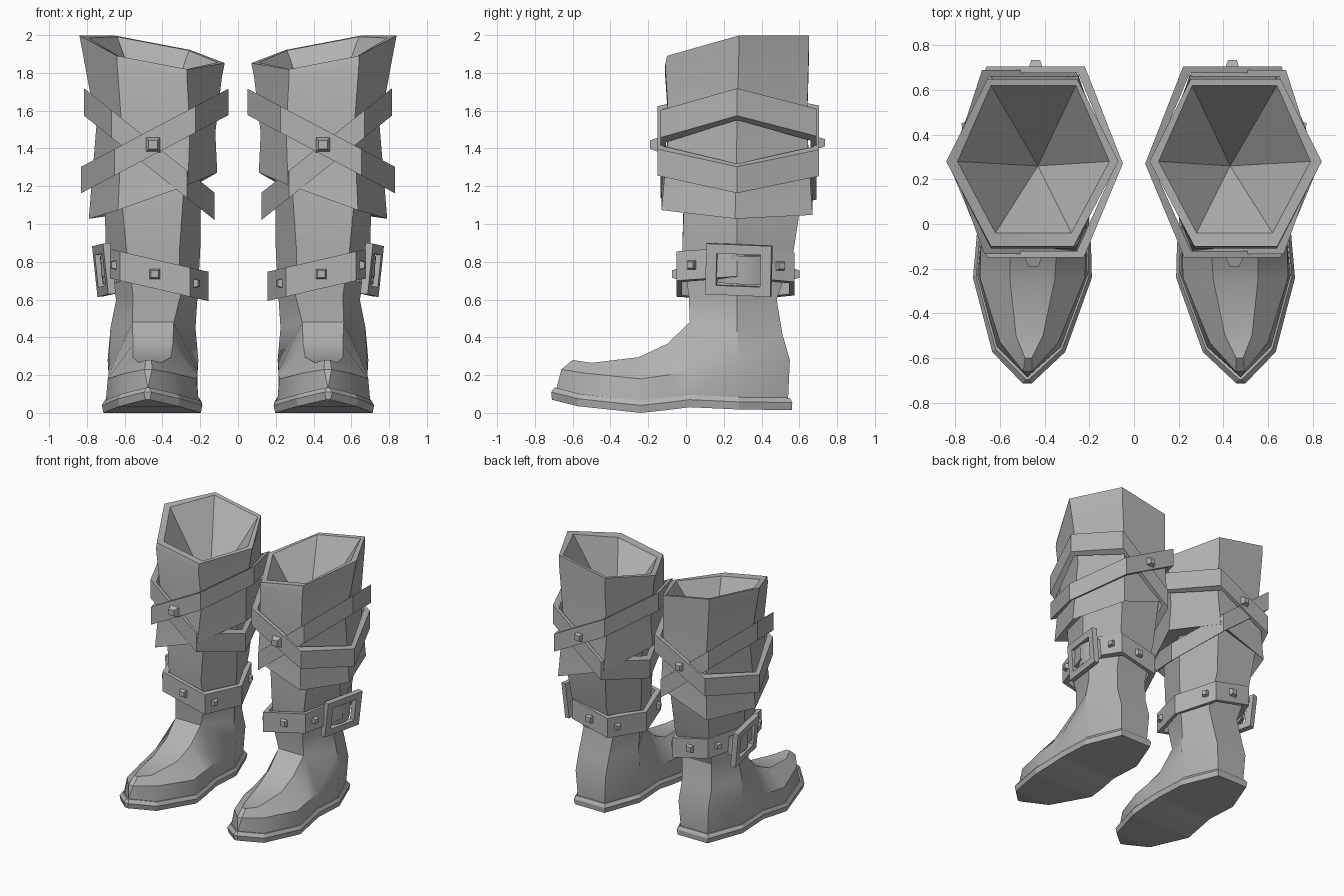
import bpy, bmesh, math
from mathutils import Vector, Matrix

cube = bpy.data.objects.get("Cube")
if cube:
    bpy.data.objects.remove(cube, do_unlink=True)

grey = bpy.data.materials.new("plain grey")
grey.use_nodes = True
grey.diffuse_color = (0.45, 0.45, 0.45, 1)
grey.node_tree.nodes["Principled BSDF"].inputs["Base Color"].default_value = grey.diffuse_color


def finish(name, bm, smooth_angle=0):
    """Turn a bmesh of the left boot's part into a mirrored object."""
    bmesh.ops.remove_doubles(bm, verts=bm.verts, dist=0.0005)
    bmesh.ops.recalc_face_normals(bm, faces=bm.faces)
    mesh = bpy.data.meshes.new(name)
    bm.to_mesh(mesh)
    bm.free()
    mesh.materials.append(grey)
    obj = bpy.data.objects.new(name, mesh)
    bpy.context.collection.objects.link(obj)
    if smooth_angle:
        bpy.ops.object.select_all(action='DESELECT')
        obj.select_set(True)
        bpy.context.view_layer.objects.active = obj
        bpy.ops.object.shade_smooth_by_angle(angle=math.radians(smooth_angle))
    mirror = obj.modifiers.new("other boot", 'MIRROR')
    mirror.use_mirror_merge = False
    return obj


def ring(bm, stations, cx, tilt=0, grow=0, lift=0):
    """Closed ring through (y, half width, z) stations, front to back."""
    def side(s):
        return [bm.verts.new((cx - 0.05 * min(y + 0.15, 0) + s * (w + grow), y,
                              z + lift + tilt * s * (w + grow)))
                for y, w, z in stations]
    return side(1) + side(-1)[::-1]


def loft(bm, rings):
    for a, b in zip(rings, rings[1:]):
        for i in range(len(a)):
            j = (i + 1) % len(a)
            bm.faces.new((a[i], a[j], b[j], b[i]))


def cap(bm, loop, strips):
    """Bridge a ring's two sides, station by station from the front."""
    n = len(loop)
    for i in range(strips):
        bm.faces.new((loop[i], loop[i + 1], loop[n - 2 - i], loop[n - 1 - i]))


# Sole: ground outline with a raised toe, and a slanted welt above it
ground = [(-.71, .012, .07), (-.57, .155, .035), (-.24, .258, 0), (-.1, .25, .015),
          (.02, .24, .03), (.28, .24, .018), (.56, .13, .015)]
bm = bmesh.new()
low = ring(bm, ground, .45)
welt = ring(bm, [(y * 1.005, w, z) for y, w, z in ground], .45, grow=.008, lift=.04)
top = ring(bm, [(y * .98, w, z) for y, w, z in ground], .45, grow=-.006, lift=.065)
loft(bm, [low, welt, top])
cap(bm, low, len(ground) - 1)
cap(bm, top, len(ground) - 1)
finish("sole", bm)

# Boot: foot, ankle, flared upper with overhanging hem, and funnel opening
bm = bmesh.new()
ankle = [(.02, .11, .48), (.27, .225, .45), (.51, .13, .42)]
foot = [ring(bm, [(y * .965, w, z) for y, w, z in ground], .45, grow=-.012, lift=.06),
        ring(bm, [(-.66, .02, .23), (-.53, .13, .21), (-.24, .235, .18), (-.1, .235, .2),
                  (.02, .235, .225), (.28, .24, .28), (.55, .13, .28)], .45),
        ring(bm, [(-.6, .015, .28), (-.5, .06, .265), (-.25, .1, .295),
                  (-.1, .105, .365)] + ankle, .45)]
loft(bm, foot)
cap(bm, foot[-1], 4)
leg = [ring(bm, ankle, .45),
       ring(bm, [(.015, .125, .62), (.27, .215, .6), (.48, .13, .6)], .43),
       ring(bm, [(-.02, .14, .86), (.27, .25, .86), (.57, .15, .86)], .45),
       ring(bm, [(-.01, .165, 1.17), (.27, .255, 1.17), (.61, .17, 1.17)], .45, -.3),
       ring(bm, [(-.13, .185, 1.14), (.26, .34, 1.15), (.67, .2, 1.12)], .45, -.36),
       ring(bm, [(-.09, .18, 1.5), (.27, .315, 1.5), (.64, .19, 1.5)], .435, .05),
       ring(bm, [(-.11, .185, 1.81), (.28, .37, 1.85), (.65, .2, 1.88)], .455, .19),
       ring(bm, [(-.1, .185, 1.855), (.28, .385, 1.925), (.65, .2, 1.96)], .455, .19),
       ring(bm, [(-.04, .17, 1.85), (.28, .34, 1.92), (.62, .19, 1.955)], .45, .19),
       ring(bm, [(.26, 0, 1.42)] * 3, .43)]
loft(bm, leg)
finish("boot", bm, 28)


def band(name, stations, cx, tilt, height, thick=.03):
    """Tilted strap with six flat sides around the leg."""
    bm = bmesh.new()
    inner = [(y + d * thick, w, z) for (y, w, z), d in zip(stations, (1, 0, -1))]
    loops = [ring(bm, stations, cx, tilt, 0, -height / 2),
             ring(bm, stations, cx, tilt, 0, height / 2),
             ring(bm, inner, cx, tilt, -thick, height / 2),
             ring(bm, inner, cx, tilt, -thick, -height / 2)]
    loft(bm, loops + loops[:1])
    finish(name, bm)


def strap_line(z, front, middle, back, front_w, middle_w, back_w):
    return [(front, front_w, z), (.27, middle_w, z), (back, back_w, z)]


# Crossed straps and ankle belt
band("upper_strap", strap_line(1.44, -.15, .27, .705, .215, .39, .22), .44, -.53, .14)
band("under_strap", strap_line(1.37, -.135, .27, .69, .2, .345, .21), .47, .8, .145)
belt = strap_line(.735, -.05, .27, .575, .185, .285, .155)
belt_x, belt_tilt = .44, .23
band("ankle_belt", belt, belt_x, belt_tilt, .155)


# Pyramid studs: belt front, back and slanted sides, plus both strap crossings
bm = bmesh.new()


def stud(position, normal, size=.05):
    normal = Vector(normal).normalized()
    across = Vector((0, 0, 1)).cross(normal)
    frame = Matrix((across, Vector((0, 0, 1)), normal)).transposed().to_4x4()
    matrix = Matrix.Translation(position) @ frame @ Matrix.Rotation(math.pi / 4, 4, 'Z')
    bmesh.ops.create_cone(bm, cap_ends=True, segments=4, radius1=size,
                          radius2=size * .55, depth=.05, matrix=matrix)


for (y, w, z), facing in ((belt[0], -1), (belt[2], 1)):
    stud((belt_x, y, z), (0, facing, 0))
    for s in (1, -1):
        corner = Vector((belt_x + s * w, y, z + belt_tilt * s * w))
        side_w = belt[1][1]
        middle = Vector((belt_x + s * side_w, belt[1][0], z + belt_tilt * s * side_w))
        along = middle - corner
        stud(corner + along * .25, (s * abs(along.y), facing * abs(along.x), 0), .042)
stud((.45, -.165, 1.42), (0, -1, 0), .058)
stud((.44, .71, 1.43), (0, 1, 0), .05)
finish("studs", bm)

# Buckle: tilted square frame with a bulging tongue on the outer side
place = (Matrix.Translation((.71, .28, .757)) @ Matrix.Rotation(-.17, 4, 'Z')
         @ Matrix.Rotation(.1, 4, 'Y') @ Matrix.Rotation(-.04, 4, 'X'))
bm = bmesh.new()
loops = []
for x, half_y, half_z in ((-.02, .175, .135), (.02, .175, .135),
                          (.02, .118, .085), (-.02, .118, .085)):
    loops.append([bm.verts.new(place @ Vector((x, sy * half_y, sz * half_z)))
                  for sy, sz in ((-1, -1), (1, -1), (1, 1), (-1, 1))])
loft(bm, loops + loops[:1])
finish("buckle_frame", bm)

bm = bmesh.new()
columns = []
for step in range(7):
    t = step / 3 - 1
    x = .012 - .05 * t * t
    columns.append([bm.verts.new(place @ Vector((px, t * .13, pz)))
                    for px, pz in ((x, -.075), (x, .075), (x - .03, .075), (x - .03, -.075))])
loft(bm, columns)
bm.faces.new(columns[0])
bm.faces.new(columns[-1])
finish("buckle_tongue", bm, 30)
